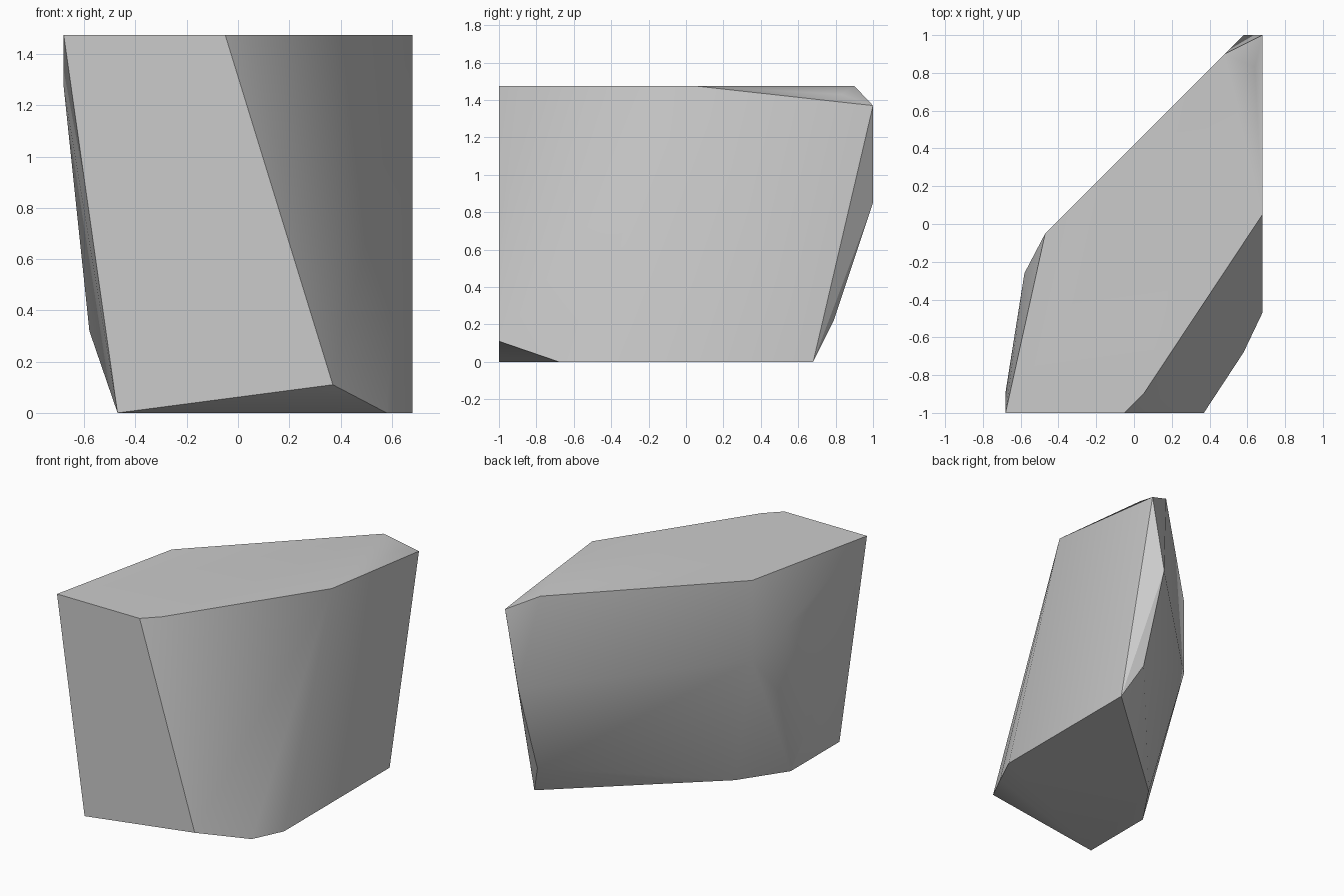
import bpy, bmesh, math

old = bpy.data.objects.get("Cube")
if old:
    bpy.data.objects.remove(old, do_unlink=True)

# Stone colour
grey = bpy.data.materials.new("stone_grey")
grey.use_nodes = True
colour = (0.6, 0.6, 0.6, 1)
grey.diffuse_color = colour
grey.node_tree.nodes["Principled BSDF"].inputs["Base Color"].default_value = colour

TOP = 1.475
# Flat top outline
top = [(-.68, -1), (-.05, -1), (.05, -.9), (.68, .05), (.48, .9), (-.47, -.05)]
# Flat base outline
base = [(-.47, -1), (.58, -.68), (.68, -.47), (.68, .68), (-.26, -.16), (-.47, -.47)]
# Chipped corners on the sides
chips = [(.37, -1, .11), (.64, .83, 1.43), (.68, 1, 1.37), (.58, 1, .85),
         (.58, .79, .22), (-.47, -.05, .92), (-.58, -.26, 1.1),
         (-.52, -.24, .73), (-.58, -.5, .32), (-.68, -.89, 1.27)]

# Wrap the corners in a faceted shell
bm = bmesh.new()
for p in [(x, y, TOP) for x, y in top] + [(x, y, 0) for x, y in base] + chips:
    bm.verts.new(p)
hull = bmesh.ops.convex_hull(bm, input=bm.verts[:])
loose = [v for v in bm.verts if not v.link_faces]
bmesh.ops.delete(bm, geom=loose, context='VERTS')
bmesh.ops.dissolve_limit(bm, angle_limit=math.radians(.5),
                         verts=bm.verts[:], edges=bm.edges[:])
bmesh.ops.recalc_face_normals(bm, faces=bm.faces[:])
mesh = bpy.data.meshes.new("rock")
bm.to_mesh(mesh)
bm.free()
mesh.materials.append(grey)
rock = bpy.data.objects.new("rock", mesh)
bpy.context.collection.objects.link(rock)

# Soft shading across shallow facets, crisp main edges
bpy.ops.object.select_all(action='DESELECT')
rock.select_set(True)
bpy.context.view_layer.objects.active = rock
bpy.ops.object.shade_smooth_by_angle(angle=math.radians(30))
